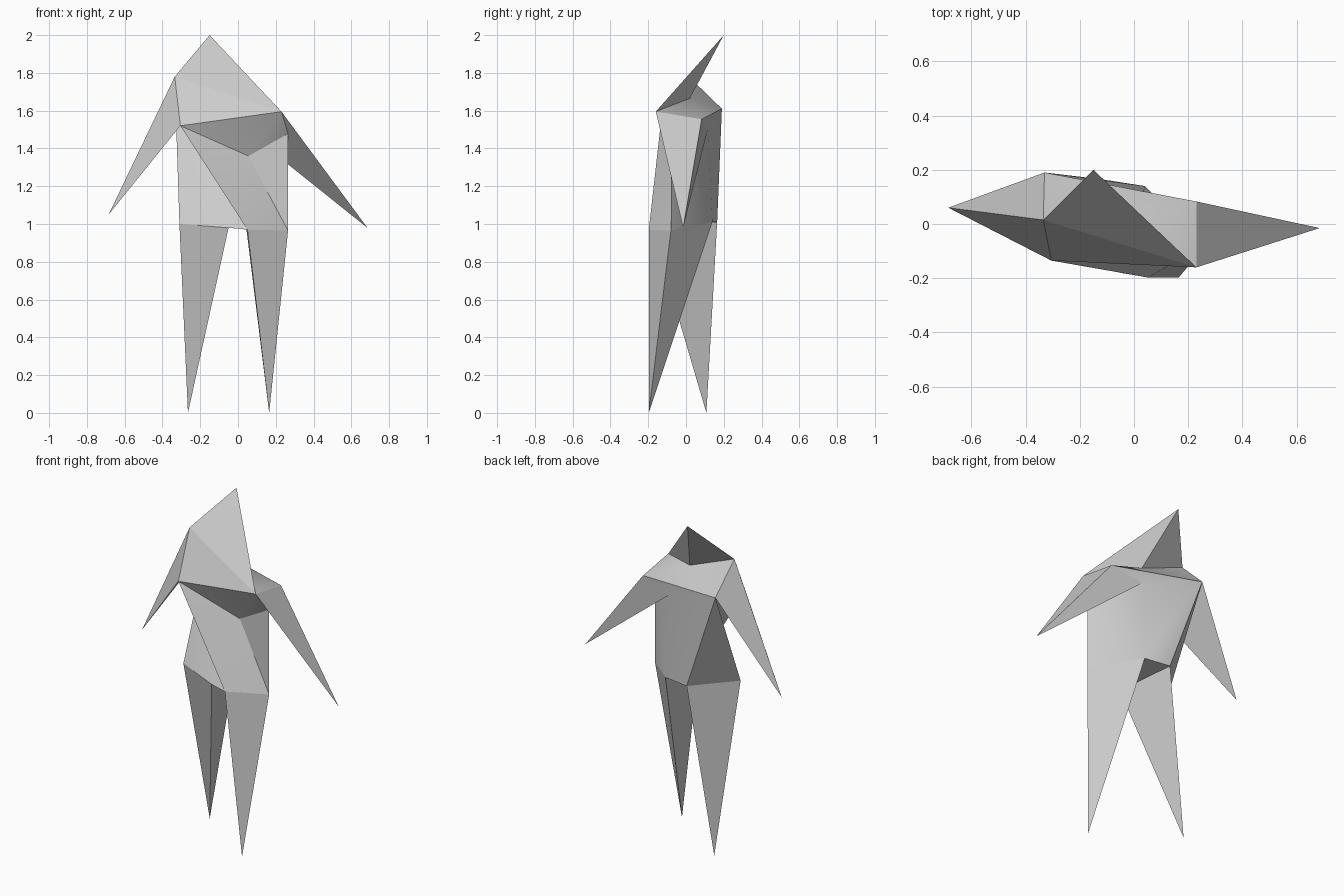
import bpy, bmesh, math

if "Cube" in bpy.data.objects:
    bpy.data.objects.remove(bpy.data.objects["Cube"])

# Landmarks of the figure, one letter each
P = {
    'H': (-.15, .20, 2.0),                                   # crown
    'A': (-.335, .015, 1.78), 'B': (-.305, -.135, 1.52), 'C': (-.33, .19, 1.61),   # left shoulder
    'D': (.23, -.16, 1.595), 'E': (.23, .083, 1.555), 'K': (.035, .115, 1.50),     # right shoulder
    'T': (.265, -.08, 1.478), 'G': (-.04, .02, 1.665), 'U': (.055, -.06, 1.36),    # armpit, nape, chest
    'J': (-.31, -.08, 1.0), 'Q': (-.05, -.18, .98), 'I': (-.12, .165, 1.01),       # left hip
    'R': (.05, -.197, .97), 'S': (.265, -.08, .965), 'N': (.04, .14, 1.01),        # right hip
    'L': (-.685, .06, 1.05), 'F': (.685, -.015, .98),        # hand tips
    'X': (-.265, .108, 0), 'Y': (.165, -.197, 0),            # foot tips
}


def shell(name, faces):
    bm = bmesh.new()
    verts = {k: bm.verts.new(P[k]) for k in sorted(set(''.join(faces)))}
    for f in faces:
        bm.faces.new([verts[k] for k in f])
    bmesh.ops.recalc_face_normals(bm, faces=bm.faces)
    me = bpy.data.meshes.new(name)
    bm.to_mesh(me)
    bm.free()
    ob = bpy.data.objects.new(name, me)
    bpy.context.collection.objects.link(ob)
    bpy.context.view_layer.objects.active = ob
    ob.select_set(True)
    bpy.ops.object.shade_smooth_by_angle(angle=math.radians(30))
    ob.select_set(False)


def spike(name, loop, tip):
    """Open pyramid from a loop of body landmarks to a tip."""
    shell(name, [a + b + tip for a, b in zip(loop, loop[1:] + loop[0])])


# Head, arms and legs are tapering spikes
spike("head", "ADG", "H")
spike("left_arm", "ABC", "L")
spike("right_arm", "DEKT", "F")
spike("left_leg", "JQI", "X")
spike("right_leg", "RSN", "Y")

# Torso: chest, belly, flank, back, shoulders, crotch
chest = ["ABD", "BUD", "UTD"]
belly = ["BRU", "URS", "UST"]
left_flank = ["BCR", "CQR", "CJQ"]
back = ["CIJ", "CNI", "CKN"]
right_flank = ["TSN", "TNK"]
shoulders = ["DEG", "GEC", "GCA", "CEK"]
crotch = ["QIN", "QNR"]
shell("torso", chest + belly + left_flank + back + right_flank + shoulders + crotch)
